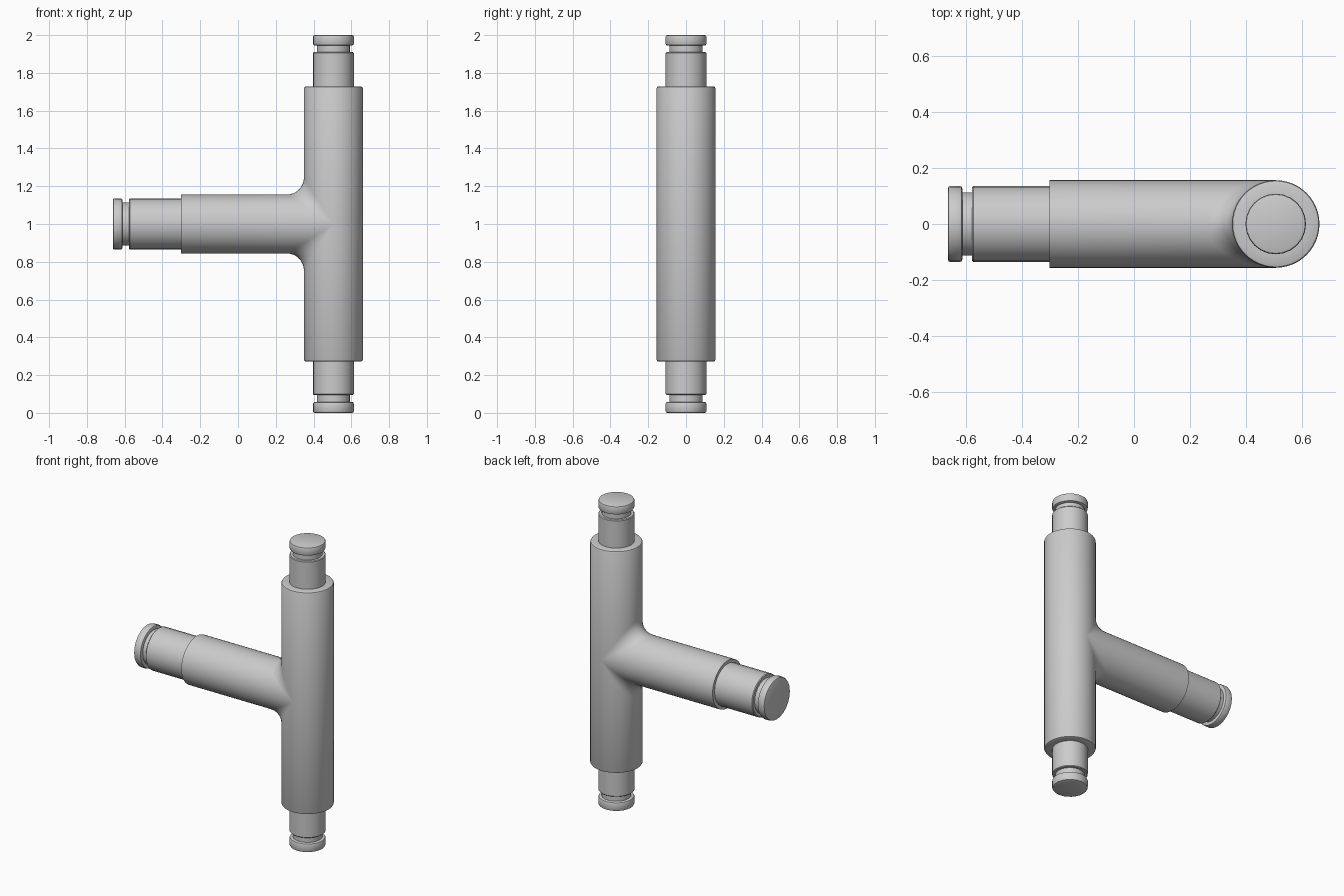
import bpy, bmesh
from math import sin, cos, pi
from mathutils import Vector, Matrix

if "Cube" in bpy.data.objects:
    bpy.data.objects.remove(bpy.data.objects["Cube"])

AXIS = Vector((0.505, 0, 1.0))   # where pipe and branch axes cross
R, F = 0.156, 0.09               # body radius, fillet radius
HALF, BRANCH = 0.728, 0.807      # body half height, branch length
NECK, BNECK = 0.108, 0.136       # spigot radii
N, ARC = 12, 8                   # segments per half turn, fillet steps


def finish(bm, name):
    bmesh.ops.remove_doubles(bm, verts=bm.verts, dist=1e-5)
    bmesh.ops.recalc_face_normals(bm, faces=bm.faces)
    me = bpy.data.meshes.new(name)
    bm.to_mesh(me)
    bm.free()
    ob = bpy.data.objects.new(name, me)
    bpy.context.collection.objects.link(ob)
    ob.location = AXIS
    bpy.ops.object.select_all(action='DESELECT')
    ob.select_set(True)
    bpy.context.view_layer.objects.active = ob
    bpy.ops.object.shade_smooth_by_angle(angle=pi / 6)
    return ob


def loft(bm, rows):
    grid = [[bm.verts.new(p) for p in row] for row in rows]
    for a, b in zip(grid, grid[1:]):
        for i in range(len(a) - 1):
            bm.faces.new((a[i], a[i + 1], b[i + 1], b[i]))


def upper_rim(c, s):
    # shoulder and softly rounded rim of the upright pipe
    return [Vector((-r * c, r * s, z)) for r, z in
            ((NECK - 0.004, HALF), (R - 0.009, HALF),
             (R - 0.003, HALF - 0.003), (R, HALF - 0.009))]


# tee body: upper half with rolling-ball fillet, then mirrored downward
bm = bmesh.new()
front, back = [], []
for i in range(2 * N + 1):
    t = -pi / 2 + pi * i / (2 * N)
    c, s = cos(t), sin(t)
    if abs(c) < 1e-9:
        c = 0.0
    centre = Vector((-(R + F) * c, (R + F) * s, (R + F) * c))
    u = Vector((c, -s, 0))       # towards the upright pipe
    v = Vector((0, -s, -c))      # towards the branch
    row = upper_rim(c, s)
    for k in range(ARC + 1):
        f = k / ARC
        ang = u.angle(v)
        d = u if ang < 1e-6 else (u * sin((1 - f) * ang) + v * sin(f * ang)) / sin(ang)
        row.append(centre + d * F)
    row += [Vector((-BRANCH, r * s, r * c)) for r in (R, BNECK - 0.004)]
    front.append(row)
    back.append(upper_rim(-c, s) + [Vector((R * c, R * s, 0))])
loft(bm, front)
loft(bm, back)
geom = bm.verts[:] + bm.edges[:] + bm.faces[:]
copy = bmesh.ops.duplicate(bm, geom=geom)['geom']
for g in copy:
    if isinstance(g, bmesh.types.BMVert):
        g.co.z = -g.co.z
finish(bm, "tee_body")


def spigot(name, r, groove, start, neck_end, flange, end, rot):
    # turned end: neck, groove and rounded flange along local z
    e = 0.009
    prof = [(r, start), (r, neck_end - e / 2), (r - e / 2, neck_end),
            (groove, neck_end), (groove, flange),
            (r - e, flange), (r - e * 0.3, flange + e * 0.3), (r, flange + e),
            (r, end - e), (r - e * 0.3, end - e * 0.3), (r - e, end), (0, end)]
    sides = 24
    bm = bmesh.new()
    loft(bm, [[rot @ Vector((p * cos(2 * pi * i / sides), p * sin(2 * pi * i / sides), z))
               for p, z in prof] for i in range(sides + 1)])
    finish(bm, name)


# three grooved ends
spigot("upper_end", NECK, 0.088, HALF, 0.91, 0.945, 1.0, Matrix.Identity(3))
spigot("lower_end", NECK, 0.088, HALF, 0.905, 0.942, 1.0, Matrix.Rotation(pi, 3, 'X'))
spigot("branch_end", BNECK, 0.113, BRANCH, 1.082, 1.117, 1.168, Matrix.Rotation(-pi / 2, 3, 'Y'))
